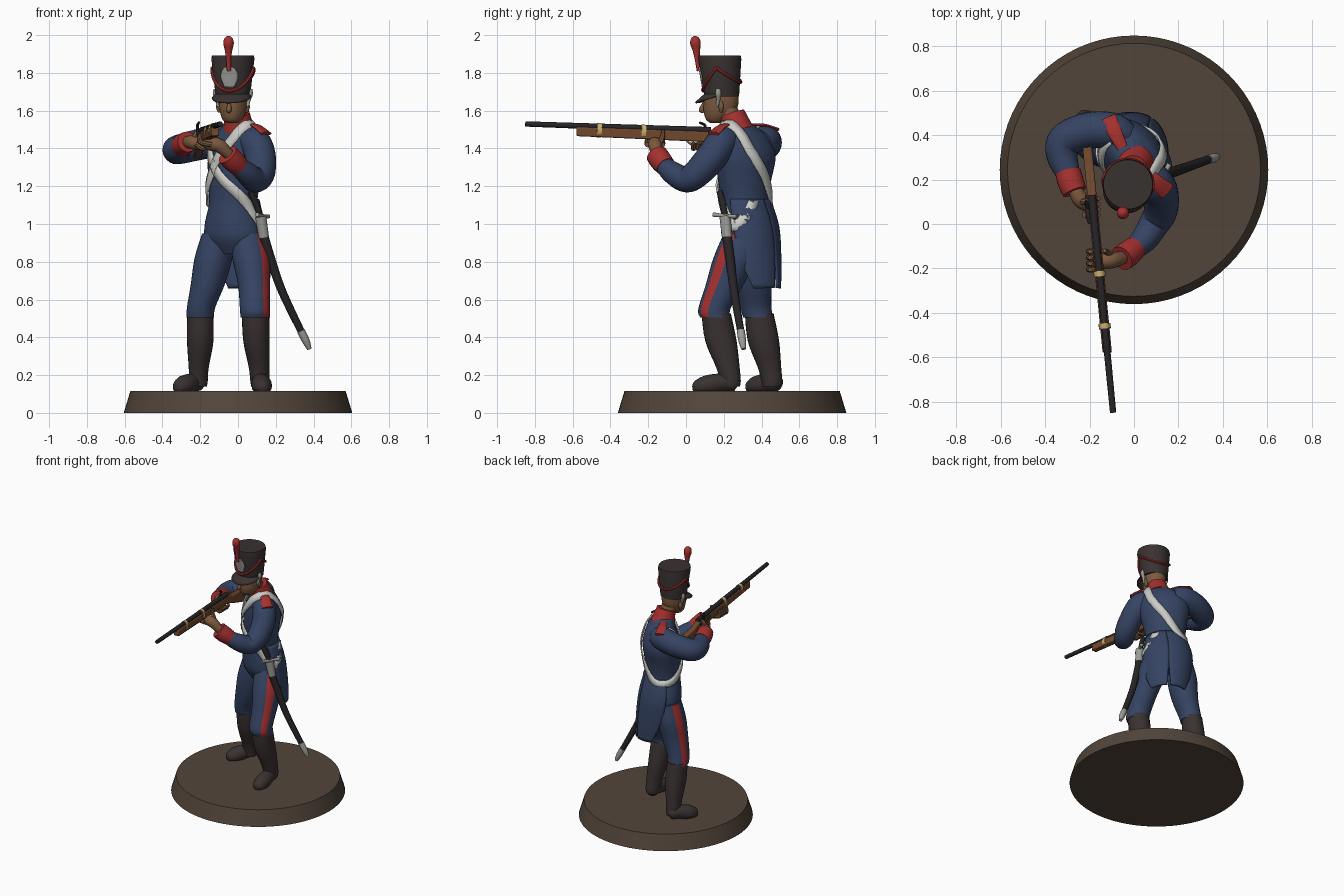
import bpy, math
from mathutils import Vector
from mathutils.bvhtree import BVHTree

if "Cube" in bpy.data.objects:
    bpy.data.objects.remove(bpy.data.objects["Cube"])

COLOURS = {
    "base_brown": (.085, .060, .043), "coat_blue": (.036, .057, .125),
    "dark_leather": (.040, .032, .030), "gunmetal": (.020, .018, .020),
    "skin": (.20, .10, .048), "stock_wood": (.17, .068, .028),
    "brass": (.58, .43, .15), "silver": (.33, .33, .31),
    "red": (.38, .030, .028), "belt_white": (.60, .60, .57)}
MATS = {}
for key, rgb in COLOURS.items():
    MATS[key] = bpy.data.materials.new(key)
    MATS[key].diffuse_color = (*rgb, 1)


def make(name, verts, faces, mat, thick=0, angle=40):
    me = bpy.data.meshes.new(name)
    me.from_pydata([tuple(v) for v in verts], [], faces)
    me.materials.append(MATS[mat])
    me.polygons.foreach_set("use_smooth", [True] * len(me.polygons))
    me.set_sharp_from_angle(angle=math.radians(angle))
    ob = bpy.data.objects.new(name, me)
    bpy.context.collection.objects.link(ob)
    if thick:
        mod = ob.modifiers.new("thickness", "SOLIDIFY")
        mod.thickness, mod.offset = thick, 0
    return ob


def spline(rows, sub, closed=False):
    """Catmull-Rom interpolation of rows of numbers."""
    n, out = len(rows), []
    get = (lambda i: rows[i % n]) if closed else (lambda i: rows[max(0, min(n - 1, i))])
    for i in range(n if closed else n - 1):
        for k in range(sub):
            t = k / sub
            out.append([.5 * (2 * b + (c - a) * t + (2 * a - 5 * b + 4 * c - d) * t * t
                              + (3 * b - a - 3 * c + d) * t ** 3)
                        for a, b, c, d in zip(get(i - 1), get(i), get(i + 1), get(i + 2))])
    return out if closed else out + [list(rows[-1])]


def skin(name, rings, mat, ring_closed=True, loop=False, thick=0):
    """Join rings of points into a surface."""
    m, n = len(rings), len(rings[0])
    faces = [(i * n + j, i * n + (j + 1) % n, (i + 1) % m * n + (j + 1) % n, (i + 1) % m * n + j)
             for i in range(m if loop else m - 1) for j in range(n if ring_closed else n - 1)]
    if ring_closed and not loop:
        faces += [tuple(reversed(range(n))), tuple(range((m - 1) * n, m * n))]
    return make(name, [p for r in rings for p in r], faces, mat, thick)


def loft(name, rows, mat, n=32, sub=4, thick=0, stripe=None):
    """Level elliptical sections: x, y, z, radius a, radius b, turn, start angle, end angle."""
    rows = [tuple(r) + (0, 0, 360)[len(r) - 5:] for r in rows]
    full = rows[0][7] - rows[0][6] == 360
    rings = []
    for x, y, z, a, b, turn, a0, a1 in spline(rows, sub):
        t, ring = math.radians(turn), []
        for j in range(n):
            w = math.radians(a0 + (a1 - a0) * j / (n if full else n - 1))
            p, q = a * math.cos(w), b * math.sin(w)
            ring.append((x + p * math.cos(t) - q * math.sin(t), y + p * math.sin(t) + q * math.cos(t), z))
        rings.append(ring)
    if rows[0][2] > rows[-1][2]:
        rings.reverse()
    ob = skin(name, rings, mat, full, thick=thick)
    if stripe:
        ob.data.materials.append(MATS["red"])
        for f in ob.data.polygons:
            ang = math.degrees(math.atan2(f.normal.y, f.normal.x))
            if abs((ang - stripe + 180) % 360 - 180) < 15 and abs(f.normal.z) < .8:
                f.material_index = 1
    return ob


def tube(name, pts, mat, n=16, sub=5, flat=1, ref=(0, 0, 1), loop=False):
    """Round tube through points x, y, z, radius."""
    path = spline(pts, sub, loop)
    m, rings = len(path), []
    for i, p in enumerate(path):
        a = path[(i - 1) % m if loop else max(i - 1, 0)]
        b = path[(i + 1) % m if loop else min(i + 1, m - 1)]
        t = (Vector(b[:3]) - Vector(a[:3])).normalized()
        s = t.cross(Vector(ref)).normalized()
        u = s.cross(t)
        rings.append([Vector(p[:3]) + p[3] * (math.cos(w) * s + math.sin(w) * flat * u)
                      for w in [-2 * math.pi * j / n for j in range(n)]])
    return skin(name, rings, mat, loop=loop)


# Round base
loft("base", [(0, .244, 0, .605, .605), (0, .244, .115, .57, .57)], "base_brown", n=72, sub=1)

# Body from hips to neck, twisted towards the shoulders
body = loft("coat_body", [
    (-.02, .33, .84, .11, .08, -35), (-.025, .33, .92, .16, .125, -35), (-.025, .33, 1.0, .16, .135, -38),
    (-.025, .315, 1.11, .135, .12, -42), (-.02, .31, 1.22, .15, .125, -47), (-.01, .315, 1.35, .175, .13, -52),
    (0, .30, 1.45, .165, .105, -52), (0, .285, 1.50, .12, .08, -52), (0, .27, 1.54, .07, .06, -52)],
    "coat_blue", n=40, sub=5)

# Coat tails, the second one with its angles reflected
for side in ("left", "right"):
    rows = [(-.025, .315, 1.13, .137, .122, -40, 5, 91), (-.025, .33, .98, .172, .152, -36, 10, 90.5),
            (-.02, .33, .80, .168, .170, -35, 22, 89), (-.02, .33, .66, .150, .175, -35, 40, 85)]
    if side == "right":
        rows = [r[:6] + (180 - r[7], 180 - r[6]) for r in rows]
    loft(side + "_coat_tail", rows, "coat_blue", n=14, thick=.012)

# Trouser legs with a red outer stripe, boots and feet
loft("left_trouser", [(.05, .30, .95, .09, .10), (.07, .26, .82, .10, .115), (.085, .205, .68, .085, .10),
     (.09, .15, .55, .08, .085), (.092, .157, .505, .078, .082)], "coat_blue", stripe=-37)
loft("right_trouser", [(-.10, .365, .95, .09, .10), (-.13, .365, .82, .10, .11), (-.16, .36, .68, .09, .095),
     (-.195, .37, .56, .075, .082), (-.20, .383, .505, .073, .08)], "coat_blue", stripe=168)
loft("left_boot", [(.093, .16, .525, .073, .078), (.098, .185, .38, .07, .083), (.112, .222, .24, .055, .062),
     (.115, .235, .17, .05, .055), (.115, .235, .14, .045, .05)], "dark_leather", n=24)
loft("right_boot", [(-.20, .388, .525, .069, .076), (-.20, .41, .38, .07, .083), (-.208, .442, .24, .053, .062),
     (-.21, .455, .17, .05, .055), (-.21, .455, .14, .045, .05)], "dark_leather", n=24)
for side, heel, toe in (("left", (.114, .275), (.132, .035)), ("right", (-.20, .498), (-.325, .325))):
    pts = [(heel[0] + (toe[0] - heel[0]) * t, heel[1] + (toe[1] - heel[1]) * t, z, r) for t, z, r in
           ((0, .15, .02), (.07, .155, .04), (.35, .16, .049), (.7, .143, .054), (.93, .133, .036), (1, .13, .012))]
    foot = tube(side + "_foot", pts, "dark_leather")
    for v in foot.data.vertices:
        v.co.z = max(v.co.z, .114)

# Sleeves, cuffs and epaulettes
tube("right_sleeve", [(-.04, .39, 1.43, .07), (-.10, .42, 1.44, .082), (-.21, .42, 1.42, .082),
     (-.312, .375, 1.395, .078), (-.322, .30, 1.395, .07), (-.288, .21, 1.42, .05)], "coat_blue", n=24)
tube("left_sleeve", [(.04, .24, 1.44, .07), (.09, .19, 1.43, .082), (.118, .14, 1.36, .082), (.12, .06, 1.27, .076),
     (.09, 0, 1.235, .068), (.045, -.07, 1.27, .06), (-.01, -.12, 1.315, .048)], "coat_blue", n=24)
tube("right_cuff", [(-.297, .235, 1.413, .058), (-.285, .19, 1.424, .059), (-.268, .145, 1.435, .055)], "red", n=24)
tube("left_cuff", [(.005, -.108, 1.305, .054), (-.025, -.133, 1.335, .059), (-.055, -.155, 1.367, .058)], "red", n=24)
tube("left_epaulette", [(.055, .235, 1.528, .024), (.10, .19, 1.517, .033), (.15, .145, 1.478, .040)], "red", flat=.3)
tube("right_epaulette", [(-.052, .345, 1.525, .024), (-.085, .41, 1.522, .032), (-.115, .48, 1.50, .036)], "red", flat=.3)

# Hands with curled fingers
tube("left_palm", [(-.045, -.15, 1.365, .028), (-.10, -.163, 1.415, .037), (-.15, -.165, 1.425, .035),
     (-.185, -.165, 1.43, .02)], "skin")
tube("right_palm", [(-.272, .165, 1.435, .03), (-.24, .11, 1.432, .037), (-.205, .085, 1.42, .03)], "skin")
for i in range(4):
    y = -.205 + .027 * i
    tube(f"left_finger_{i + 1}", [(-.14, y, 1.42, .014), (-.20, y, 1.435, .014), (-.197, y, 1.48, .010)],
         "skin", n=8, ref=(0, 1, 0))
    y = .04 + .025 * i
    tube(f"right_finger_{i + 1}", [(-.225, y, 1.425, .014), (-.185, y, 1.400, .014), (-.158, y, 1.43, .010)],
         "skin", n=8, ref=(0, 1, 0))
tube("left_thumb", [(-.10, -.14, 1.42, .016), (-.125, -.125, 1.46, .013), (-.132, -.12, 1.50, .009)],
     "skin", n=8, ref=(0, 1, 0))
tube("right_thumb", [(-.235, .10, 1.45, .016), (-.215, .10, 1.485, .013), (-.185, .095, 1.49, .009)],
     "skin", n=8, ref=(0, 1, 0))

# Collar, neck, head, nose and ears
tube("collar", [(.005, .275, 1.49, .085), (-.005, .245, 1.585, .066)], "red", n=28, sub=2)
tube("neck", [(0, .26, 1.50, .056), (-.02, .21, 1.62, .056)], "skin", n=20)
loft("head", [(-.03, .16, 1.535, .03, .03, -11), (-.03, .163, 1.55, .05, .055, -11), (-.027, .175, 1.585, .066, .08, -11),
     (-.027, .185, 1.63, .074, .092, -11), (-.027, .19, 1.70, .076, .090, -11)], "skin", n=28)
tube("nose", [(-.044, .100, 1.645, .008), (-.047, .087, 1.62, .012), (-.048, .083, 1.602, .014),
     (-.046, .095, 1.595, .008)], "skin", n=10, ref=(1, 0, 0))

# Tall flared hat with visor, front plate, cord, plume and side straps
HX, HY, FRONT = -.027, .19, -101


def hat_radius(z):
    return .091 + (z - 1.675) * .115


loft("hat", [(HX, HY, 1.675, .091, .091), (HX, .179, 1.875, .114, .114), (HX, .178, 1.893, .111, .111)],
     "dark_leather", n=40, sub=1)
visor = []
for k in range(25):
    t = math.radians(-85 + 170 * k / 24)
    d = Vector((math.cos(t + math.radians(FRONT)), math.sin(t + math.radians(FRONT)), 0))
    c = max(math.cos(t), 0)
    visor.append([Vector((HX, HY, 1.69 - f * (.008 + .04 * c))) + d * (.086 + f * (.006 + .048 * c))
                  for f in (0, .33, .67, 1)])
skin("visor", visor, "dark_leather", ring_closed=False, thick=.008)
loft("hat_plate", [(HX, .187, 1.725, .099, .099, FRONT, -14, 14), (HX, .185, 1.77, .105, .105, FRONT, -25, 25),
     (HX, .183, 1.805, .109, .109, FRONT, -22, 22), (HX, .182, 1.83, .112, .112, FRONT, -12, 12)],
     "silver", n=10, thick=.008)
cord = []
for k in range(36):
    t = 2 * math.pi * k / 36
    c = math.cos(t)
    z = 1.825 - (.12 * c if c > 0 else -.075 * c)
    r, w = hat_radius(z) + .004, t + math.radians(FRONT)
    cord.append((HX + r * math.cos(w), HY - (z - 1.675) * .055 + r * math.sin(w), z, .009))
tube("hat_cord", cord, "red", n=8, sub=2, loop=True)
tube("plume", [(-.048, .068, 1.81, .011), (-.05, .060, 1.87, .013), (-.05, .055, 1.92, .020), (-.05, .05, 1.958, .028),
     (-.05, .049, 1.985, .020), (-.05, .049, 1.996, .004)], "red", ref=(0, 1, 0))
for side, s in (("left", 1), ("right", -1)):
    x, y = HX + s * .09, .188 - s * .017
    tube(side + "_ear", [(HX + s * .072, .20 - s * .014, 1.59, .007), (HX + s * .076, .20 - s * .014, 1.62, .014),
         (HX + s * .074, .20 - s * .014, 1.65, .008)], "skin", n=10, ref=(0, 1, 0))
    tube(side + "_hat_strap", [(x, y, 1.715, .012), (x, y, 1.69, .016), (x - s * .006, y, 1.66, .011),
         (x - s * .012, y - .008, 1.62, .006)], "silver", n=10, ref=(0, 1, 0))

# White belts, snapped onto the body surface
tree = BVHTree.FromPolygons([v.co for v in body.data.vertices], [tuple(p.vertices) for p in body.data.polygons])


def belt(name, pts, closed, width=.052):
    path = [Vector(p) for p in spline(pts, 8, closed)]
    m, strip = len(path), []
    hits = [tree.find_nearest(p)[:2] for p in path]
    for i, (p, nrm) in enumerate(hits):
        a = hits[(i - 1) % m if closed else max(i - 1, 0)][0]
        b = hits[(i + 1) % m if closed else min(i + 1, m - 1)][0]
        side = nrm.cross(b - a).normalized() * width / 2
        row = []
        for f in (-1, 0, 1):
            q, qn = tree.find_nearest(p + side * f)[:2]
            row.append(q + qn * .013)
        strip.append(row)
    skin(name, strip, "belt_white", ring_closed=False, loop=closed, thick=.009)


belt("shoulder_belt", [(.07, .24, 1.51), (.10, .33, 1.38), (.03, .45, 1.18), (-.08, .44, 1.10), (-.155, .36, 1.13),
     (-.16, .25, 1.25), (-.12, .20, 1.35), (-.02, .18, 1.45)], True)
belt("sword_belt", [(-.11, .38, 1.49), (-.16, .27, 1.37), (-.10, .20, 1.26), (0, .17, 1.16), (.09, .19, 1.07),
     (.14, .25, .99), (.15, .32, 1.05), (.13, .37, 1.12)], False)

# Curved sword at the left hip
tube("sword_grip", [(.065, .178, 1.17, .016), (.09, .192, 1.12, .017), (.118, .207, 1.045, .015)], "gunmetal", ref=(0, 1, 0))
tube("sword_guard", [(.10, .145, 1.05, .012), (.125, .205, 1.043, .010), (.16, .27, 1.04, .012)], "silver", n=10)
tube("scabbard_mouth", [(.12, .207, 1.04, .030), (.137, .217, .93, .027)], "silver", ref=(0, 1, 0))
tube("scabbard", [(.135, .216, .94, .025), (.178, .235, .80, .024), (.235, .255, .64, .022), (.34, .292, .42, .019)],
     "gunmetal", ref=(0, 1, 0))
tube("scabbard_tip", [(.333, .29, .435, .021), (.36, .298, .38, .020), (.378, .305, .338, .012)], "silver", ref=(0, 1, 0))


# Musket, placed along its slightly turned axis
def gun(y, dz=0, dx=0):
    return (-.177 - .0975 * y + dx, y, 1.50 - .035 * y + dz)


tube("musket_barrel", [gun(-.85) + (.014,), gun(.13) + (.018,)], "gunmetal", sub=1)
profile = [(-.58, -.006), (.13, -.006), (.20, -.028), (.37, -.035), (.37, -.14), (.22, -.095), (.12, -.062), (-.58, -.055)]
k = len(profile)
stock = make("musket_stock", [gun(y, dz, s * .021) for s in (-1, 1) for y, dz in profile],
             [tuple(range(k)), tuple(reversed(range(k, 2 * k)))]
             + [((i + 1) % k, i, k + i, k + (i + 1) % k) for i in range(k)], "stock_wood")
bev = stock.modifiers.new("soft_edges", "BEVEL")
bev.width, bev.segments = .007, 2
for i, y in enumerate((-.46, -.225)):
    tube(f"musket_band_{i + 1}", [gun(y - .012, -.02) + (.027,), gun(y + .012, -.02) + (.027,)], "brass", sub=1, flat=1.4)
tube("musket_lock", [gun(.0, -.018, -.022) + (.008,), gun(.06, -.018, -.024) + (.014,), gun(.13, -.022, -.02) + (.008,)],
     "gunmetal", n=10)
tube("musket_hammer", [gun(.09, -.01, -.028) + (.009,), gun(.10, .025, -.028) + (.008,), gun(.07, .04, -.022) + (.006,)],
     "gunmetal", n=8, ref=(1, 0, 0))
tube("trigger_guard", [gun(.0, -.055) + (.006,), gun(.04, -.085) + (.006,), gun(.08, -.085) + (.006,),
     gun(.12, -.06) + (.006,)], "brass", n=8, ref=(1, 0, 0))

for m in bpy.data.materials:
    if m.users and not m.is_grease_pencil:
        m.use_nodes = True
        m.node_tree.nodes["Principled BSDF"].inputs["Base Color"].default_value = m.diffuse_color
